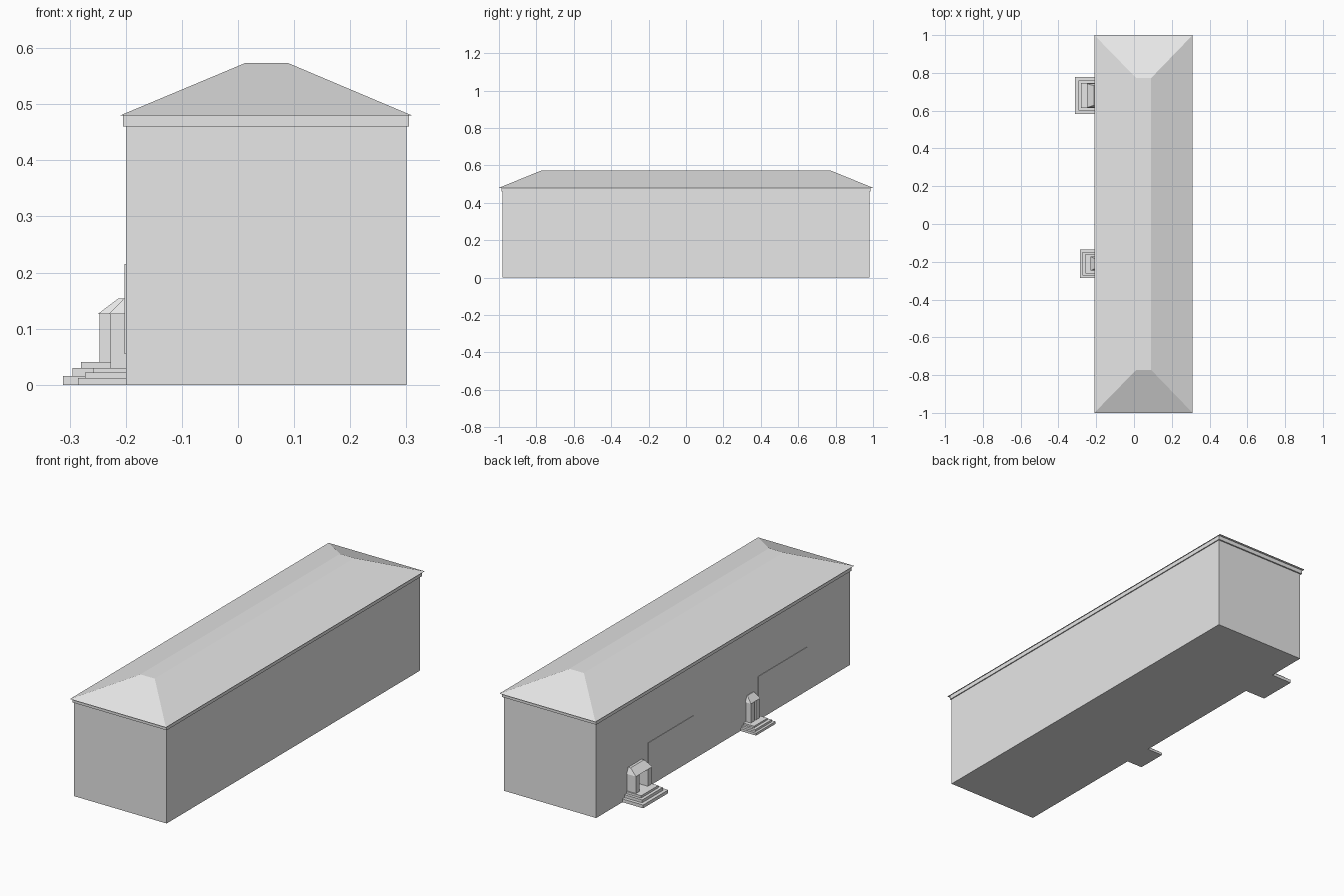
import bpy
import bmesh

if "Cube" in bpy.data.objects:
    bpy.data.objects.remove(bpy.data.objects["Cube"])

grey = bpy.data.materials.new("plain grey")
grey.use_nodes = True
grey.diffuse_color = (0.8, 0.8, 0.8, 1)
grey.node_tree.nodes["Principled BSDF"].inputs["Base Color"].default_value = (0.8, 0.8, 0.8, 1)

WALL = -0.2   # x of the entrance wall


def frustum(name, base, z0, top, z1):
    """Solid between two rectangles given as (x0, x1, y0, y1)."""
    bm = bmesh.new()
    rings = []
    for (x0, x1, y0, y1), z in ((base, z0), (top, z1)):
        corners = ((x0, y0), (x1, y0), (x1, y1), (x0, y1))
        rings.append([bm.verts.new((x, y, z)) for x, y in corners])
    low, high = rings
    bm.faces.new(low[::-1])
    bm.faces.new(high)
    for i in range(4):
        j = (i + 1) % 4
        bm.faces.new((low[i], low[j], high[j], high[i]))
    mesh = bpy.data.meshes.new(name)
    bm.to_mesh(mesh)
    bm.free()
    mesh.materials.append(grey)
    obj = bpy.data.objects.new(name, mesh)
    bpy.context.collection.objects.link(obj)
    return obj


def box(name, x0, x1, y0, y1, z0, z1):
    return frustum(name, (x0, x1, y0, y1), z0, (x0, x1, y0, y1), z1)


def porch(name, centre, steps, front, half, ridge):
    """Steps are (front x, half width, top z); then side walls and a lean-to roof."""
    z = 0
    for i, (x, width, top) in enumerate(steps):
        box(f"{name}_step_{i + 1}", x, WALL, centre - width, centre + width, z, top)
        z = top
    inner, outer = half - 0.032, half - 0.004
    for side, label in ((1, "back"), (-1, "front")):
        y0, y1 = sorted((centre + side * inner, centre + side * outer))
        box(f"{name}_{label}_wall", front + 0.003, WALL, y0, y1, z, 0.126)
    frustum(f"{name}_roof",
            (front, WALL, centre - half, centre + half), 0.126,
            (ridge, WALL, centre - half + 0.012, centre + half - 0.012), 0.154)


# Main block, cornice and hipped roof with a flat top
box("main_walls", WALL, 0.3, -0.98, 0.98, 0, 0.46)
box("cornice", -0.205, 0.305, -0.987, 0.987, 0.46, 0.48)
frustum("hipped_roof", (-0.21, 0.31, -1, 1), 0.48, (0.012, 0.09, -0.772, 0.772), 0.573)

# Shallow panels on the entrance wall
for label, y0, y1 in (("back", 0.23, 0.58), ("front", -0.65, -0.27)):
    box(f"{label}_wall_panel", WALL - 0.002, WALL, y0, y1, 0.055, 0.215)

# Two porches
porch("large_porch", 0.68,
      ((-0.312, 0.097, 0.016), (-0.295, 0.08, 0.03), (-0.28, 0.066, 0.041)),
      -0.25, 0.064, -0.213)
porch("small_porch", -0.21,
      ((-0.285, 0.075, 0.012), (-0.273, 0.063, 0.022), (-0.258, 0.052, 0.03)),
      -0.23, 0.037, -0.203)
